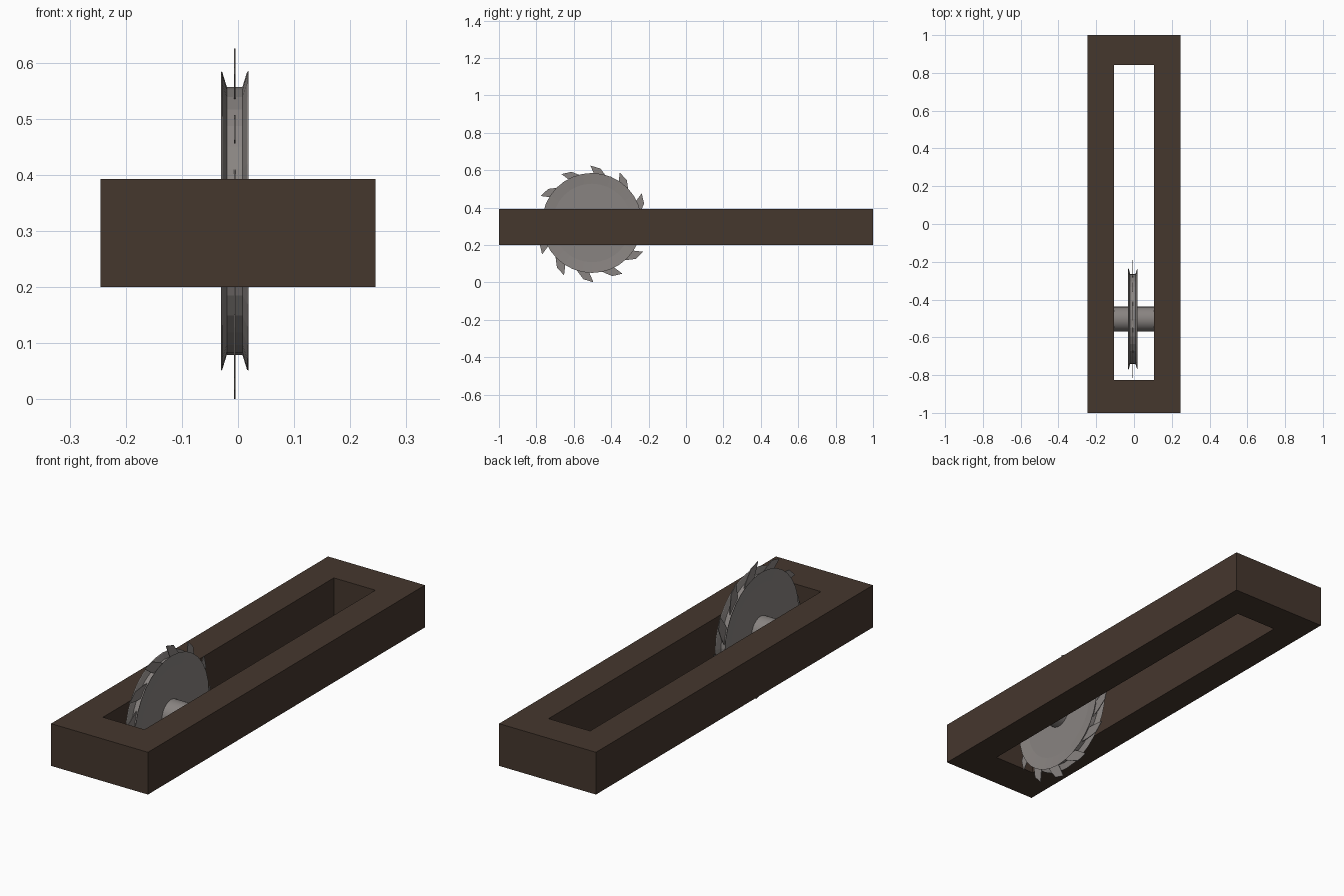
import bpy, bmesh, math
from mathutils import Vector

if "Cube" in bpy.data.objects:
    bpy.data.objects.remove(bpy.data.objects["Cube"])

CX, CY, CZ = -0.006, -0.503, 0.318   # wheel centre


def material(name, rgb):
    m = bpy.data.materials.new(name)
    m.diffuse_color = (*rgb, 1)
    m.use_nodes = True
    m.node_tree.nodes["Principled BSDF"].inputs["Base Color"].default_value = m.diffuse_color
    return m


WOOD = material("dark_wood", (0.06, 0.038, 0.027))
STEEL = material("steel", (0.25, 0.23, 0.22))


def finish(name, bm, mat):
    bmesh.ops.recalc_face_normals(bm, faces=bm.faces)
    me = bpy.data.meshes.new(name)
    bm.to_mesh(me)
    bm.free()
    me.materials.append(mat)
    ob = bpy.data.objects.new(name, me)
    bpy.context.collection.objects.link(ob)
    return ob


def bridge(bm, rings, closed):
    n = len(rings[0])
    for k in range(len(rings) if closed else len(rings) - 1):
        a, b = rings[k], rings[(k + 1) % len(rings)]
        for i in range(n):
            j = (i + 1) % n
            bm.faces.new((a[i], a[j], b[j], b[i]))


def lathe(name, profile, sides, centre, mat):
    """Revolve (x, radius) points around the x axis and cap both ends."""
    bm = bmesh.new()
    rings = []
    for x, r in profile:
        angs = [2 * math.pi * i / sides for i in range(sides)]
        rings.append([bm.verts.new(Vector(centre) + Vector((x, r * math.cos(a), r * math.sin(a))))
                      for a in angs])
    bridge(bm, rings, False)
    bm.faces.new(rings[0])
    bm.faces.new(rings[-1])
    return finish(name, bm, mat)


# Rectangular wooden frame with a long open slot
bm = bmesh.new()
outer = (-0.245, 0.245, -1.0, 1.0)
inner = (-0.105, 0.105, -0.825, 0.842)
rings = []
for (x0, x1, y0, y1), z in ((outer, 0.2), (outer, 0.393), (inner, 0.393), (inner, 0.2)):
    rings.append([bm.verts.new((x, y, z)) for x, y in ((x0, y0), (x1, y0), (x1, y1), (x0, y1))])
bridge(bm, rings, True)
finish("frame", bm, WOOD)

# Grooved wheel with flared rims
half = [(0.019, 0.21), (0.0245, 0.267), (0.022, 0.265), (0.014, 0.239)]
profile = [(-x, r) for x, r in half] + [(x, r) for x, r in reversed(half)]
lathe("wheel", profile, 32, (CX, CY, CZ), STEEL)

# Axle across the slot
axle = lathe("axle", [(-0.107, 0.065), (0.107, 0.065)], 32, (0, CY, CZ - 0.001), STEEL)
bpy.context.view_layer.objects.active = axle
axle.select_set(True)
bpy.ops.object.shade_smooth_by_angle()

# Twelve thin swept teeth set into the groove: (tangent, radial) outline
tooth = [(0.008, 0.312), (-0.045, 0.296), (-0.075, 0.257), (-0.1, 0.215), (-0.035, 0.225), (-0.012, 0.265)]
bm = bmesh.new()
for k in range(12):
    a = math.radians(30 * k)
    c, s = math.cos(a), math.sin(a)
    rings = [[bm.verts.new((CX + dx, CY + r * c - t * s, CZ - 0.005 + r * s + t * c))
              for t, r in tooth] for dx in (-0.0015, 0.0015)]
    bridge(bm, rings, False)
    bm.faces.new(rings[0])
    bm.faces.new(rings[1])
finish("teeth", bm, STEEL)
